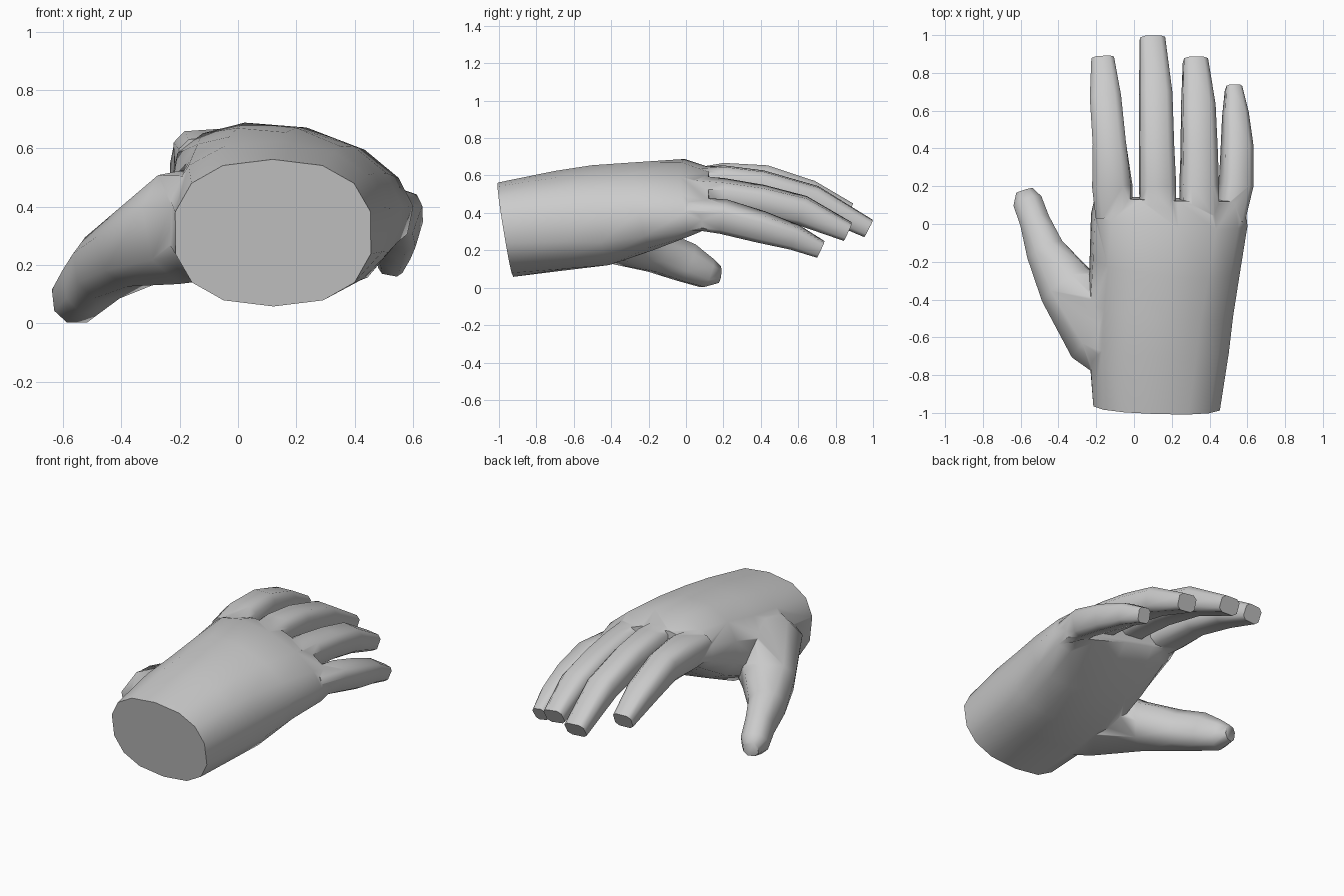
import bpy, bmesh, math
from mathutils import Vector


def loft(name, stations, sides=8, power=3.6):
    """Skin rounded rings (x, y, z, half width, half height, roll, sag) along a path."""
    centres = [Vector(s[:3]) for s in stations]
    bm = bmesh.new()
    rings = []
    for i, (x, y, z, w, h, roll, sag) in enumerate(stations):
        fwd = (centres[min(i + 1, len(centres) - 1)] - centres[max(i - 1, 0)]).normalized()
        right = fwd.cross(Vector((0, 0, 1))).normalized()
        up = right.cross(fwd)
        r = math.radians(roll)
        scale = math.cos(math.pi / sides) ** (2 / power)
        ring = []
        for k in range(sides):
            a = 2 * math.pi * (k + 0.5) / sides
            u = math.copysign(abs(math.cos(a)) ** (2 / power), math.cos(a)) / scale
            v = math.copysign(abs(math.sin(a)) ** (2 / power), math.sin(a)) / scale
            px, pz = u * w, v * h - sag * u * u
            px, pz = px * math.cos(r) - pz * math.sin(r), px * math.sin(r) + pz * math.cos(r)
            ring.append(bm.verts.new(centres[i] + right * px + up * pz))
        rings.append(ring)
    for a, b in zip(rings, rings[1:]):
        for k in range(sides):
            j = (k + 1) % sides
            bm.faces.new((a[k], a[j], b[j], b[k]))
    bm.faces.new(rings[0])
    bm.faces.new(rings[-1])
    bmesh.ops.recalc_face_normals(bm, faces=bm.faces)
    mesh = bpy.data.meshes.new(name)
    bm.to_mesh(mesh)
    bm.free()
    obj = bpy.data.objects.new(name, mesh)
    bpy.context.collection.objects.link(obj)
    return obj


# palm and wrist
hand = loft("hand", [
    (0.120, -0.965, 0.310, 0.335, 0.250, 0, 0),
    (0.130, -0.660, 0.360, 0.370, 0.262, -3, 0.02),
    (0.145, -0.450, 0.390, 0.380, 0.265, -5, 0.04),
    (0.170, -0.220, 0.447, 0.395, 0.228, -9, 0.05),
    (0.200, 0.010, 0.507, 0.415, 0.168, -13, 0.065),
    (0.205, 0.130, 0.515, 0.400, 0.105, -14, 0.065)], sides=14, power=2.4)

# four fingers
fingers = {
    "index_finger": [
        (-0.105, 0.04, 0.555, 0.095, 0.08, 4, 0), (-0.115, 0.20, 0.568, 0.103, 0.095, 4, 0),
        (-0.130, 0.42, 0.565, 0.088, 0.09, 0, 0), (-0.150, 0.66, 0.500, 0.083, 0.075, 0, 0),
        (-0.165, 0.87, 0.405, 0.060, 0.05, 0, 0)],
    "middle_finger": [
        (0.125, 0.04, 0.555, 0.090, 0.085, -4, 0), (0.125, 0.20, 0.560, 0.095, 0.09, -4, 0),
        (0.120, 0.40, 0.540, 0.090, 0.085, -4, 0), (0.115, 0.68, 0.470, 0.086, 0.075, -4, 0),
        (0.097, 0.975, 0.317, 0.067, 0.05, -4, 0)],
    "ring_finger": [
        (0.345, 0.04, 0.505, 0.095, 0.085, -14, 0), (0.345, 0.20, 0.492, 0.097, 0.083, -12, 0),
        (0.345, 0.40, 0.463, 0.091, 0.08, -10, 0), (0.340, 0.62, 0.413, 0.087, 0.075, -8, 0),
        (0.325, 0.865, 0.300, 0.064, 0.05, -8, 0)],
    "little_finger": [
        (0.505, 0.02, 0.400, 0.07, 0.075, -22, 0), (0.540, 0.20, 0.380, 0.080, 0.082, -18, 0),
        (0.546, 0.40, 0.325, 0.078, 0.076, -16, 0), (0.537, 0.58, 0.270, 0.064, 0.063, -14, 0),
        (0.527, 0.72, 0.205, 0.042, 0.045, -12, 0)],
}
parts = [loft(name, path) for name, path in fingers.items()]

# thumb with its broad fleshy base
parts.append(loft("thumb", [
    (0.06, -0.75, 0.33, 0.19, 0.17, 0, 0), (-0.17, -0.56, 0.335, 0.205, 0.19, 8, 0),
    (-0.355, -0.33, 0.253, 0.148, 0.125, 6, 0), (-0.465, -0.15, 0.190, 0.103, 0.11, 0, 0),
    (-0.52, 0.00, 0.135, 0.080, 0.105, 0, 0), (-0.56, 0.11, 0.079, 0.078, 0.08, 0, 0),
    (-0.58, 0.175, 0.07, 0.045, 0.045, 0, 0)], power=2.4))

# weld everything into one skin
bpy.context.view_layer.objects.active = hand
hand.select_set(True)
for part in parts:
    mod = hand.modifiers.new("join_" + part.name, "BOOLEAN")
    mod.operation = "UNION"
    mod.solver = "EXACT"
    mod.object = part
    bpy.ops.object.modifier_apply(modifier=mod.name)
    bpy.data.objects.remove(part)

bpy.ops.object.shade_smooth_by_angle(angle=math.radians(60))
